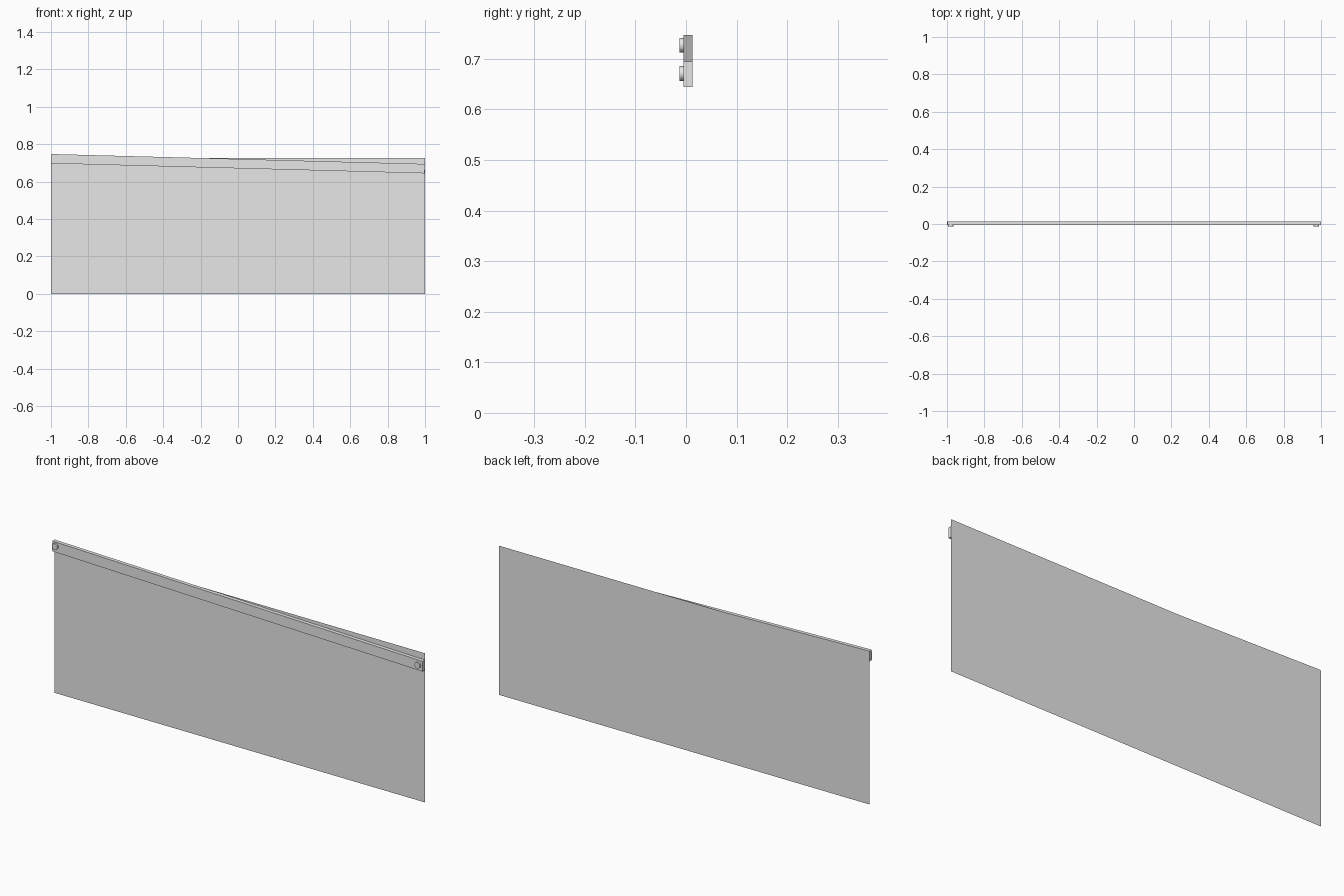
import bpy, bmesh, math
from mathutils import Matrix, Vector

if "Cube" in bpy.data.objects:
    bpy.data.objects.remove(bpy.data.objects["Cube"])

grey = bpy.data.materials.new("light_grey")
grey.diffuse_color = (0.8, 0.8, 0.8, 1)
grey.use_nodes = True
grey.node_tree.nodes["Principled BSDF"].inputs["Base Color"].default_value = grey.diffuse_color

BACK, BAR_FRONT, KNOB_FRONT = 0.013, -0.005, -0.013
TILT = math.atan(0.053 / 2)      # the bar drops towards +x
BAR_MID = 0.696


def finish(name, bm):
    mesh = bpy.data.meshes.new(name)
    bm.to_mesh(mesh)
    bm.free()
    mesh.materials.append(grey)
    obj = bpy.data.objects.new(name, mesh)
    bpy.context.collection.objects.link(obj)
    return obj


# thin hanging sheet, one face thick
bm = bmesh.new()
corners = [(-1, 0), (1, 0), (1, 0.727), (-1, 0.727)]
bm.faces.new([bm.verts.new((x, BACK + 0.0002, z)) for x, z in corners][::-1])
finish("hanging_sheet", bm)

# slanted top bar
bm = bmesh.new()
bmesh.ops.create_cube(bm, size=1)
bmesh.ops.scale(bm, vec=Vector((1.998, BACK - BAR_FRONT, 0.05)), verts=bm.verts)
tilt = Matrix.Rotation(TILT, 4, 'Y')
mid = Matrix.Translation((0, (BACK + BAR_FRONT) / 2, BAR_MID))
bmesh.ops.transform(bm, matrix=mid @ tilt, verts=bm.verts)
finish("top_bar", bm)

# round knobs on the front of the bar ends
for name, x, z in (("left_knob", -0.98, 0.727), ("right_knob", 0.975, 0.671)):
    bm = bmesh.new()
    place = Matrix.Translation((x, (BAR_FRONT + KNOB_FRONT) / 2, z))
    bmesh.ops.create_cone(bm, cap_ends=True, segments=32, radius1=0.0145,
                          radius2=0.0145, depth=BAR_FRONT - KNOB_FRONT,
                          matrix=place @ Matrix.Rotation(math.pi / 2, 4, 'X'))
    knob = finish(name, bm)
    bpy.ops.object.select_all(action='DESELECT')
    knob.select_set(True)
    bpy.context.view_layer.objects.active = knob
    bpy.ops.object.shade_smooth_by_angle(angle=math.radians(35))
